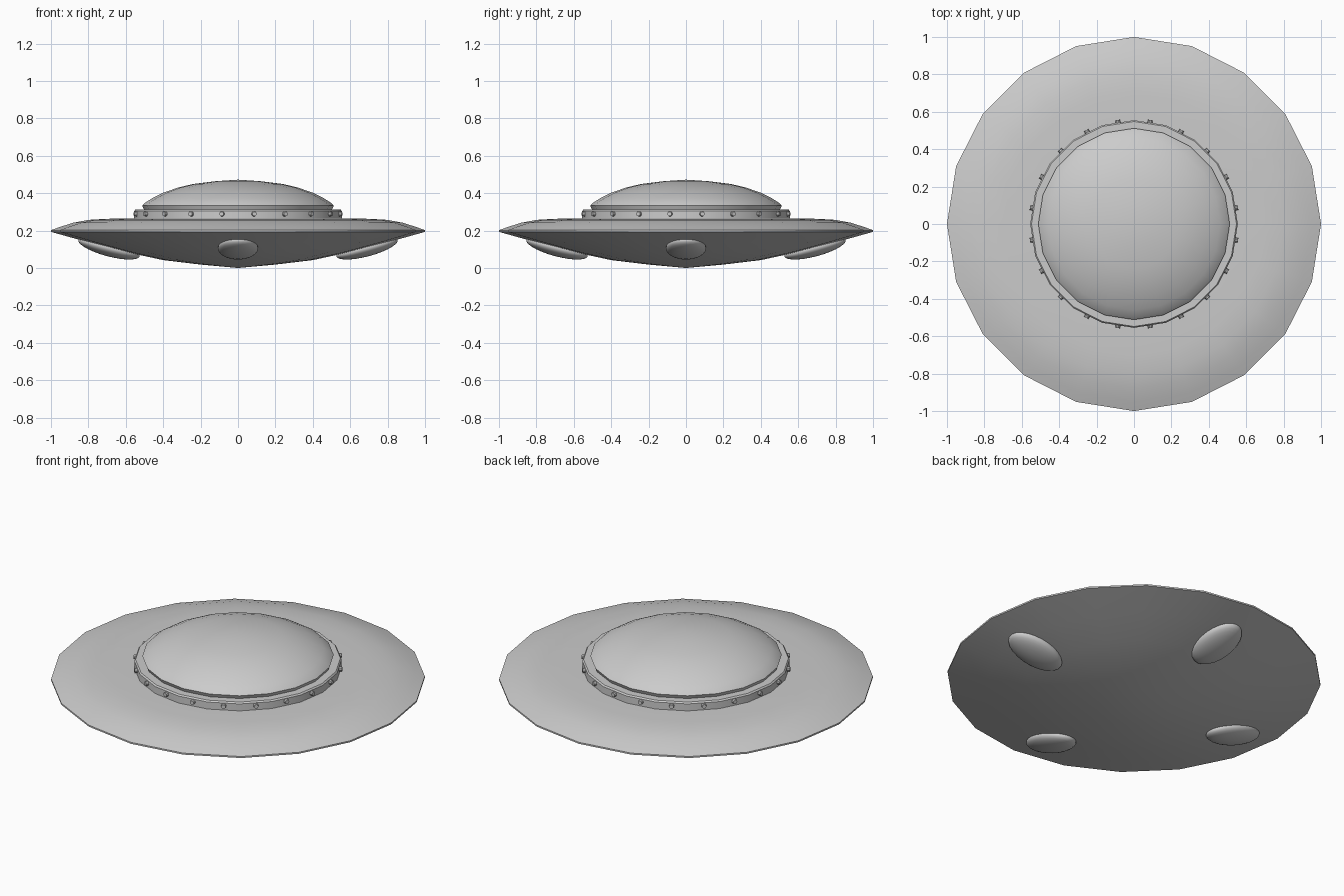
import bpy, bmesh, math
from mathutils import Matrix, Vector

if "Cube" in bpy.data.objects:
    bpy.data.objects.remove(bpy.data.objects["Cube"])

SIDES = 20


def finish(bm, name, angle=30):
    bmesh.ops.remove_doubles(bm, verts=bm.verts, dist=1e-5)
    bmesh.ops.recalc_face_normals(bm, faces=bm.faces)
    mesh = bpy.data.meshes.new(name)
    bm.to_mesh(mesh)
    bm.free()
    obj = bpy.data.objects.new(name, mesh)
    bpy.context.collection.objects.link(obj)
    bpy.ops.object.select_all(action='DESELECT')
    obj.select_set(True)
    bpy.context.view_layer.objects.active = obj
    bpy.ops.object.shade_smooth_by_angle(angle=math.radians(angle))
    return obj


def lathe(name, profile, angle=30):
    bm = bmesh.new()
    verts = [bm.verts.new((r, 0, z)) for r, z in profile]
    edges = [bm.edges.new(p) for p in zip(verts, verts[1:])]
    bmesh.ops.spin(bm, geom=verts + edges, cent=(0, 0, 0), axis=(0, 0, 1),
                   angle=math.tau, steps=SIDES, use_duplicate=False)
    return finish(bm, name, angle)


# Saucer hull: shallow underside, thin rim, raised upper deck
lathe("hull", [(0, 0), (0.2, 0.018), (0.4, 0.042), (0.6, 0.085), (0.8, 0.137),
               (1, 0.193), (1, 0.202), (0.95, 0.22), (0.88, 0.242),
               (0.8, 0.257), (0.7, 0.263), (0.5, 0.264), (0, 0.264)])

# Riveted collar
lathe("collar", [(0, 0.25), (0.555, 0.25), (0.555, 0.305), (0.548, 0.313), (0, 0.313)])

# Cabin dome
lathe("dome", [(0, 0.305), (0.5, 0.305), (0.512, 0.333), (0.495, 0.35),
               (0.46, 0.372), (0.4, 0.402), (0.32, 0.43), (0.24, 0.449),
               (0.12, 0.464), (0, 0.472)], 40)

# Rivets, one in the middle of each collar face
bm = bmesh.new()
apothem = 0.555 * math.cos(math.pi / SIDES)
for i in range(SIDES):
    turn = Matrix.Rotation((i + 0.5) * math.tau / SIDES, 4, 'Z')
    place = Matrix.Translation((apothem + 0.003, 0, 0.289))
    bmesh.ops.create_cone(bm, cap_ends=True, segments=10, radius1=0.015,
                          radius2=0.012, depth=0.024,
                          matrix=turn @ place @ Matrix.Rotation(math.pi / 2, 4, 'Y'))
finish(bm, "collar_rivets")

# Four landing pods sunk into the underside
for i, side in enumerate(("right", "back", "left", "front")):
    bm = bmesh.new()
    matrix = (Matrix.Rotation(i * math.pi / 2, 4, 'Z')
              @ Matrix.Translation((0.69, 0, 0.106))
              @ Matrix.Rotation(math.radians(-15), 4, 'Y')
              @ Matrix.Diagonal(Vector((0.17, 0.108, 0.044, 1))))
    bmesh.ops.create_uvsphere(bm, u_segments=24, v_segments=14, radius=1, matrix=matrix)
    finish(bm, side + "_pod", 60)
